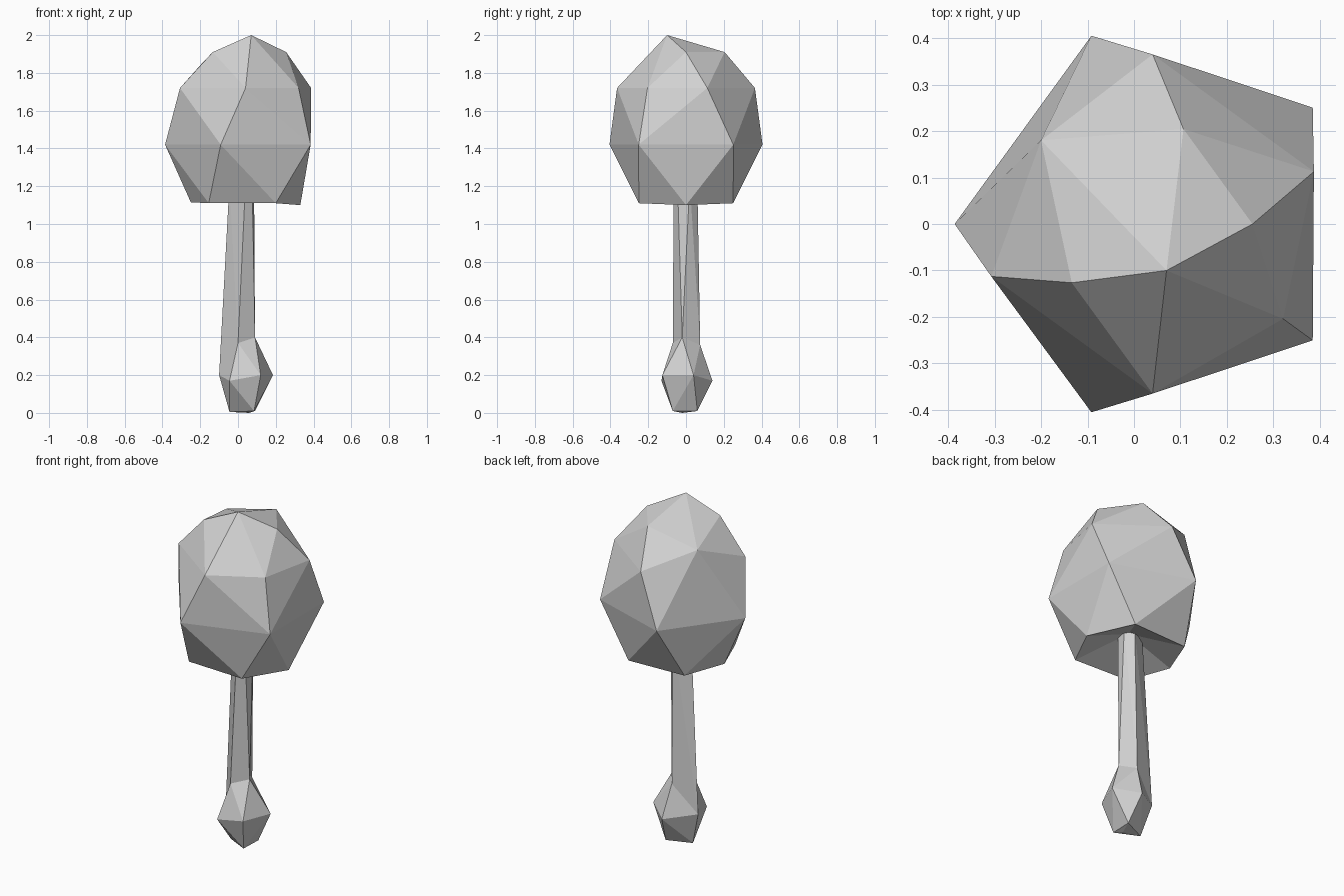
import bpy, bmesh
from math import sin, cos, radians
from mathutils import Vector

cube = bpy.data.objects.get("Cube")
if cube:
    bpy.data.objects.remove(cube, do_unlink=True)

# One plain grey for the whole tree
grey = bpy.data.materials.new("plain_grey")
grey.use_nodes = True
colour = (0.64, 0.64, 0.64, 1)
grey.diffuse_color = colour
grey.node_tree.nodes["Principled BSDF"].inputs["Base Color"].default_value = colour

AXIS_X = 0.04  # the crown sits slightly off centre


def ring(radius, height, angles):
    """Points at the given angles around the crown axis."""
    return [Vector((AXIS_X + radius * cos(radians(a)), radius * sin(radians(a)), height))
            for a in angles]


def add_hull(bm, points):
    """Wrap a faceted convex skin around a few points."""
    verts = [bm.verts.new(p) for p in points]
    result = bmesh.ops.convex_hull(bm, input=verts)
    unused = [v for v in result["geom_interior"] if isinstance(v, bmesh.types.BMVert)]
    bmesh.ops.delete(bm, geom=unused, context="VERTS")


def finish(bm, name):
    """Turn the bmesh into a flat shaded object."""
    bmesh.ops.recalc_face_normals(bm, faces=bm.faces)
    mesh = bpy.data.meshes.new(name)
    bm.to_mesh(mesh)
    bm.free()
    mesh.materials.append(grey)
    obj = bpy.data.objects.new(name, mesh)
    bpy.context.collection.objects.link(obj)
    return obj


# Foliage: faceted ball narrowing to an off-centre tip
rim = [(0.33, 0, 1.1), (-0.25, 0, 1.115)]
for side in (-1, 1):
    rim += [(0.2, side * 0.25, 1.11), (-0.155, side * 0.235, 1.11)]
crown = ring(0.426, 1.42, range(36, 360, 72))
crown += ring(0.365, 1.72, (18, 90, 198, 270))
crown += ring(0.347, 1.72, (-36,))
crown += ring(0.215, 1.91, (0, 72, 216))
crown += [(-0.2, 0.18, 1.84), (0.07, -0.1, 2)]

bm = bmesh.new()
add_hull(bm, rim + crown)

# Foliage underside: replace the flat base with a hollow rising to the trunk
base = [f for f in bm.faces if all(v.co.z < 1.2 for v in f.verts)]
bmesh.ops.delete(bm, geom=base, context="FACES")
centre = bm.verts.new((AXIS_X, 0, 1.22))
for edge in [e for e in bm.edges if e.is_boundary]:
    bm.faces.new((edge.verts[0], edge.verts[1], centre))
finish(bm, "foliage")

# Trunk: a tapering shaft rising out of a swollen root
foot = [(0.09, 0.06, 0.01), (-0.045, 0, 0.005), (0.085, -0.07, 0.01), (0.06, -0.02, 0)]
heel = (-0.1, 0.03, 0.2)
swell = [heel, (0.12, -0.125, 0.2), (0.185, 0.04, 0.2),
         (0.06, 0.14, 0.17), (-0.045, -0.13, 0.17)]
neck = [(0, -0.07, 0.37), (0.09, -0.02, 0.4), (0.04, 0.075, 0.36)]
shaft_top = [(-0.045, 0.015, 1.22), (0.04, -0.065, 1.22), (0.075, -0.045, 1.22),
             (0.085, 0.02, 1.22), (0.045, 0.06, 1.22)]

bm = bmesh.new()
add_hull(bm, foot + swell + neck)
finish(bm, "root_swelling")

bm = bmesh.new()
add_hull(bm, [heel] + neck + shaft_top)
finish(bm, "trunk_shaft")
